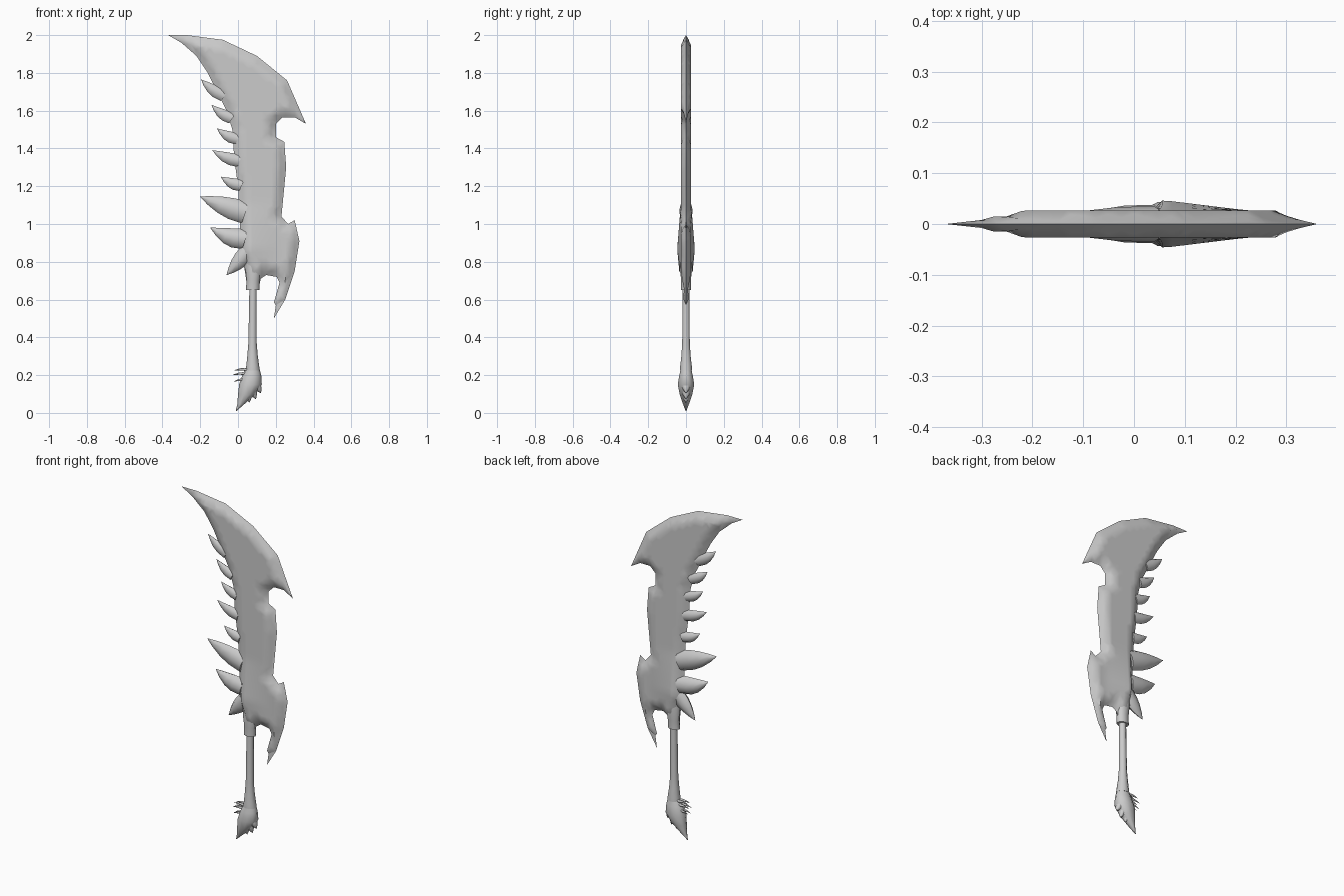
import bpy, bmesh, math
from mathutils import Vector
from mathutils.geometry import delaunay_2d_cdt, intersect_point_line

if "Cube" in bpy.data.objects:
    bpy.data.objects.remove(bpy.data.objects["Cube"])

steel = bpy.data.materials.new("plain_grey")
steel.use_nodes = True
steel.diffuse_color = (0.6, 0.6, 0.6, 1)
steel.node_tree.nodes["Principled BSDF"].inputs["Base Color"].default_value = steel.diffuse_color


def finish(name, bm, angle=50):
    bmesh.ops.recalc_face_normals(bm, faces=bm.faces)
    mesh = bpy.data.meshes.new(name)
    bm.to_mesh(mesh)
    bm.free()
    mesh.materials.append(steel)
    obj = bpy.data.objects.new(name, mesh)
    bpy.context.collection.objects.link(obj)
    bpy.ops.object.select_all(action="DESELECT")
    obj.select_set(True)
    bpy.context.view_layer.objects.active = obj
    bpy.ops.object.shade_smooth_by_angle(angle=math.radians(angle))
    return obj


def loft(name, rings, sides=10):
    """Skin elliptical rings: centre, half axis in the xz plane, half depth in y."""
    bm = bmesh.new()
    loops = []
    for centre, axis, depth in rings:
        loop = []
        for i in range(sides):
            a = math.tau * i / sides
            p = centre + axis * math.cos(a)
            loop.append(bm.verts.new((p.x, depth * math.sin(a), p.y)))
        loops.append(loop)
    for low, high in zip(loops, loops[1:]):
        for i in range(sides):
            j = (i + 1) % sides
            bm.faces.new((low[i], low[j], high[j], high[i]))
    bm.faces.new(loops[0])
    bm.faces.new(loops[-1])
    return finish(name, bm)


def turned(name, profile, sides=10):
    return loft(name, [(Vector((x, z)), Vector((rx, 0)), ry) for x, z, rx, ry in profile], sides)


def spike(name, root, tip, width, depth, sag):
    """Curved fang whose belly hangs below the line from root to tip."""
    root, tip = Vector(root), Vector(tip)
    side = (tip - root).orthogonal().normalized()
    if side.y > 0:
        side = -side
    middle = (root + tip) / 2 + side * sag
    rings = []
    for t, size in ((0, 1), (0.3, 0.95), (0.55, 0.75), (0.8, 0.4), (1, 0.02)):
        centre = root * (1 - t) ** 2 + middle * 2 * t * (1 - t) + tip * t * t
        rings.append((centre, side * width * size, depth * size))
    return loft(name, rings, 8)


# Blade: outline filled with points, thickness grows inward from the edge
outline = [Vector(p) for p in (
    (-.37, 2), (-.27, 2), (-.08, 1.975), (.1, 1.89), (.26, 1.76), (.36, 1.53),
    (.3, 1.565), (.235, 1.565), (.2, 1.53), (.2, 1.46), (.245, 1.435), (.255, 1.3),
    (.23, 1.04), (.265, 1), (.3, 1.02), (.325, .91), (.3, .75), (.25, .6), (.19, .5),
    (.2, .57), (.19, .585), (.22, .69), (.205, .72), (.15, .73), (.12, .71), (.11, .66),
    (.05, .66), (.035, .76), (.01, .85), (.01, 1), (0, 1.2), (-.02, 1.35), (-.03, 1.5),
    (-.06, 1.6), (-.1, 1.68), (-.16, 1.8), (-.22, 1.89), (-.3, 1.96))]
segments = list(zip(outline, outline[1:] + outline[:1]))
BEVEL = 0.045
STEP = 0.025


def edge_distance(p):
    best = 9
    for a, b in segments:
        q, t = intersect_point_line(p, a, b)
        q = a.lerp(b, min(1, max(0, t)))
        best = min(best, (p - Vector((q.x, q.y))).length)
    return best


def inside(p):
    hit = False
    for a, b in segments:
        if (a.y > p.y) != (b.y > p.y) and p.x < a.x + (p.y - a.y) / (b.y - a.y) * (b.x - a.x):
            hit = not hit
    return hit


def half_depth(p):
    swell = max(0, 1 - abs(p.y - 0.87) / 0.24) * max(0, 1 - abs(p.x - 0.06) / 0.16)
    return (0.027 + 0.02 * swell) * min(1, edge_distance(p) / BEVEL)


points = list(outline)
for a, b in segments:
    along = b - a
    inward = Vector((along.y, -along.x)).normalized()
    count = max(1, round(along.length / 0.03))
    for i in range(count):
        p = a + along * (i + 0.5) / count + inward * BEVEL
        if inside(p) and edge_distance(p) > BEVEL * 0.95:
            points.append(p)
for i in range(-15, 15):
    for k in range(20, 81):
        p = Vector((i * STEP, k * STEP))
        if inside(p):
            d = edge_distance(p) / BEVEL
            if d > 1.3 or 0.2 < d < 0.75:
                points.append(p)

flat, _, triangles, *_ = delaunay_2d_cdt(points, [], [list(range(len(outline)))], 1, 1e-5)
bm = bmesh.new()
depths = [half_depth(p) for p in flat]
front = [bm.verts.new((p.x, -d, p.y)) for p, d in zip(flat, depths)]
back = [f if d < 1e-5 else bm.verts.new((p.x, d, p.y)) for p, d, f in zip(flat, depths, front)]
for skin in (front, back):
    for tri in triangles:
        corners = [skin[i] for i in tri]
        if bm.faces.get(corners) is None:
            bm.faces.new(corners)
bmesh.ops.delete(bm, geom=[v for v in bm.verts if not v.link_faces], context="VERTS")
finish("blade", bm)

# Fangs along the spine of the blade: root, tip, half width, half depth, sag
fangs = (
    ((-.07, 1.68), (-.195, 1.765), .035, .02, .02),
    ((-.03, 1.56), (-.14, 1.63), .032, .02, .02),
    ((0, 1.45), (-.11, 1.505), .032, .02, .02),
    ((.01, 1.335), (-.135, 1.39), .035, .022, .02),
    ((.02, 1.205), (-.09, 1.25), .033, .022, .02),
    ((.04, 1.06), (-.2, 1.145), .06, .035, .01),
    ((.04, .92), (-.145, .98), .055, .038, .03),
    ((.05, .85), (-.06, .73), .045, .03, 0))
for i, fang in enumerate(fangs):
    spike(f"spine_fang_{i + 1}", *fang)

# Socket and grip
turned("socket", ((.078, .65, .036, .027), (.08, .7, .035, .027),
                  (.082, .77, .045, .034), (.085, .88, .03, .02)))
turned("grip", ((.078, .225, .038, .033), (.078, .25, .034, .032), (.077, .3, .028, .026),
                (.077, .37, .022, .021), (.08, .7, .019, .019)))

# Tufted pommel with small quills
turned("pommel", ((.078, .238, .034, .028), (.073, .2, .05, .037), (.066, .15, .06, .046),
                  (.045, .095, .045, .034), (.014, .045, .018, .016), (-.01, .01, .002, .002)))
for i, (root, tip) in enumerate((
        ((.09, .16), (.122, .105)), ((.07, .14), (.095, .072)), ((.05, .12), (.06, .055)))):
    spike(f"pommel_tuft_{i + 1}", root, tip, .024, .026, 0)
for i, (z, reach) in enumerate(((.225, -.02), (.205, -.03), (.175, -.025))):
    for side in (-1, 1):
        quill = spike(f"pommel_quill_{i + 1}", (.06, z), (reach, z - .005 * i), .008, .007, -.012)
        quill.location.y = side * 0.01
